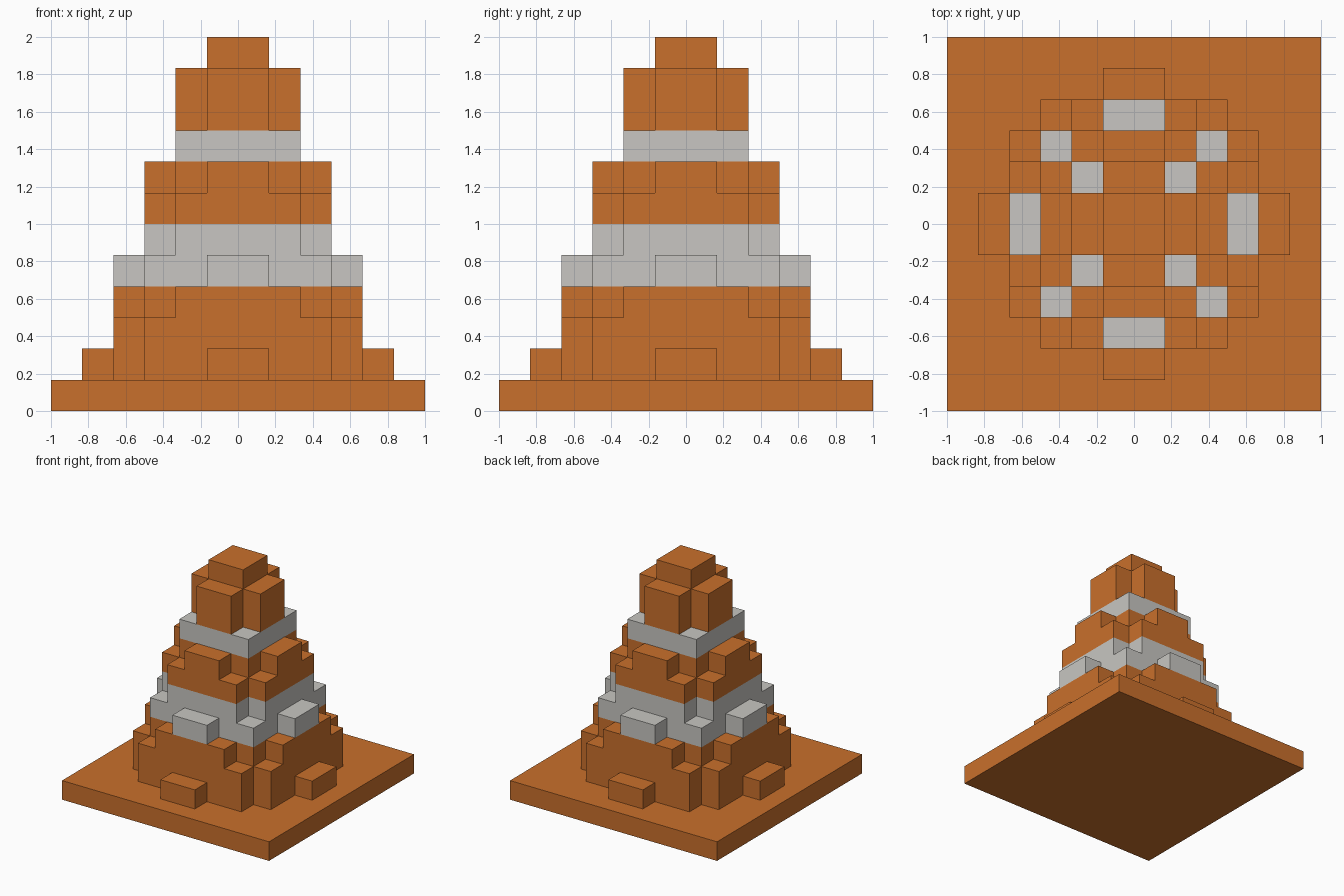
import bpy
import bmesh
from mathutils import Vector

if "Cube" in bpy.data.objects:
    bpy.data.objects.remove(bpy.data.objects["Cube"], do_unlink=True)

U = 1 / 6  # block size


def make_material(name, color):
    mat = bpy.data.materials.new(name)
    mat.use_nodes = True
    mat.diffuse_color = color
    mat.node_tree.nodes["Principled BSDF"].inputs["Base Color"].default_value = color
    return mat


orange = make_material("orange", (0.584, 0.162, 0.025, 1))
grey = make_material("light grey", (0.578, 0.567, 0.539, 1))

# Stepped plan of each block layer, bottom to top: half-width of each row,
# counted outwards from the centre and mirrored in x and y.
LAYERS = [
    [6] * 6,
    [5, 4, 4, 3, 1], [4, 4, 4, 3], [4, 4, 3, 2],
    [4, 3, 3, 1], [3, 3, 2],
    [3, 3, 2], [3, 2, 1],
    [2, 2],
    [2, 1], [2, 1], [1],
]

# Part name, first layer, end layer, material
PARTS = [
    ("base_plate", 0, 1, orange),
    ("lower_cone", 1, 4, orange),
    ("lower_stripe", 4, 6, grey),
    ("middle_cone", 6, 8, orange),
    ("upper_stripe", 8, 9, grey),
    ("cone_tip", 9, 12, orange),
]


def mirrored(i):
    return i if i >= 0 else -1 - i


def solid(x, y, z):
    if not 0 <= z < len(LAYERS):
        return False
    rows, row = LAYERS[z], mirrored(y)
    return row < len(rows) and mirrored(x) < rows[row]


def add_face(bm, cell, axis, side):
    """One outward facing side of a block."""
    normal = Vector((0, 0, 0))
    normal[axis] = side
    a = Vector((0, 0, 0))
    a[(axis + 1) % 3] = 0.5
    b = normal.cross(a)
    middle = Vector(cell) + Vector((0.5, 0.5, 0.5)) + normal / 2
    corners = (-a - b, a - b, a + b, b - a)
    bm.faces.new([bm.verts.new((middle + c) * U) for c in corners])


def build_part(name, start, end, mat):
    bm = bmesh.new()
    for z in range(start, end):
        for x in range(-6, 6):
            for y in range(-6, 6):
                if not solid(x, y, z):
                    continue
                for axis in range(3):
                    for side in (-1, 1):
                        beside = [x, y, z]
                        beside[axis] += side
                        if not solid(*beside):
                            add_face(bm, (x, y, z), axis, side)
    # Merge the block sides into clean flat panels
    bmesh.ops.remove_doubles(bm, verts=bm.verts[:], dist=0.001)
    bmesh.ops.dissolve_limit(bm, angle_limit=0.01, verts=bm.verts[:], edges=bm.edges[:])
    mesh = bpy.data.meshes.new(name)
    bm.to_mesh(mesh)
    bm.free()
    mesh.materials.append(mat)
    obj = bpy.data.objects.new(name, mesh)
    bpy.context.collection.objects.link(obj)


for part in PARTS:
    build_part(*part)
